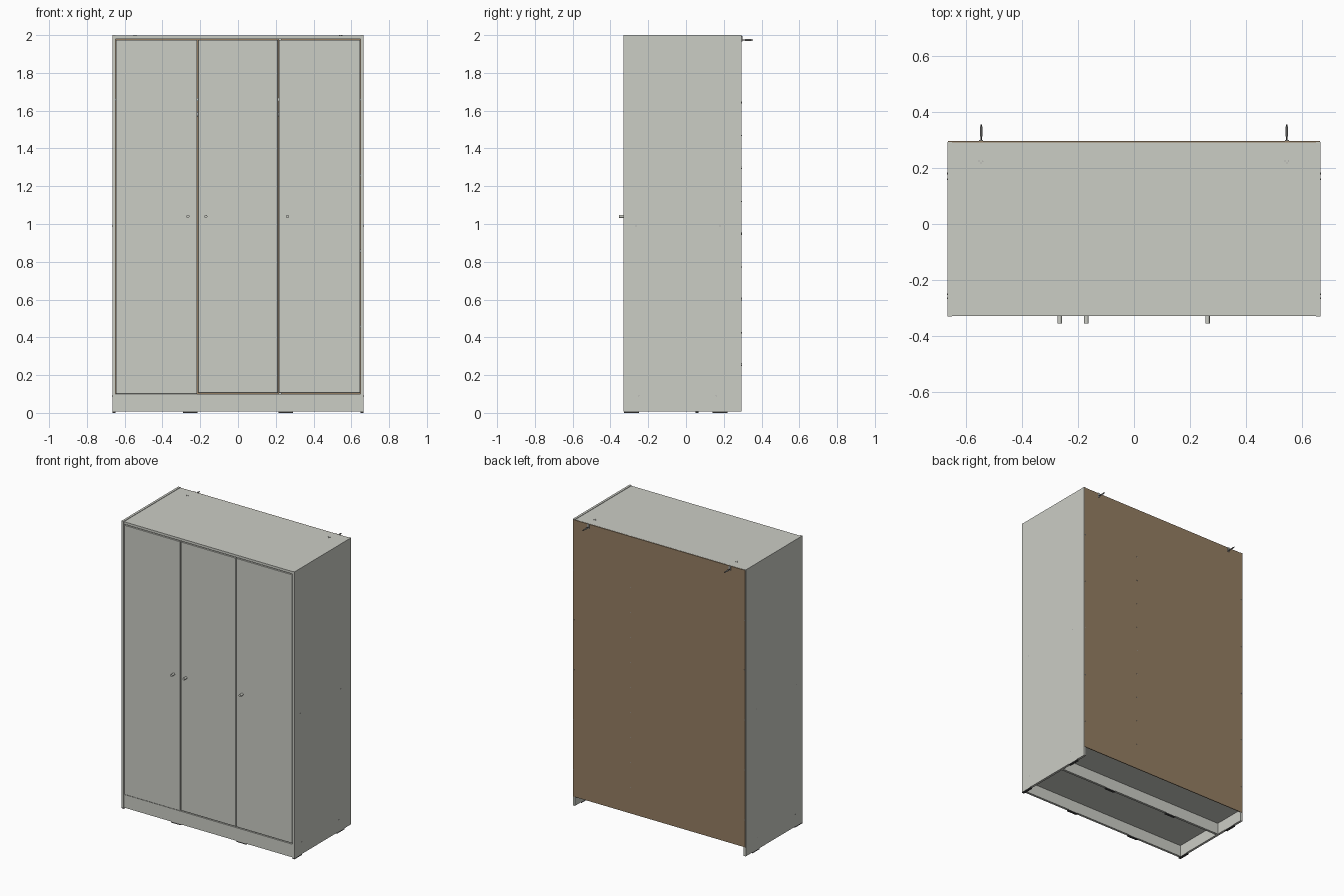
import bpy
import math

default = bpy.data.objects.get("Cube")
if default:
    bpy.data.objects.remove(default, do_unlink=True)


def material(name, rgb):
    m = bpy.data.materials.new(name)
    m.use_nodes = True
    m.diffuse_color = (*rgb, 1)
    m.node_tree.nodes["Principled BSDF"].inputs["Base Color"].default_value = (*rgb, 1)
    return m


PANEL = material("pale grey panel", (0.60, 0.61, 0.56))
BOARD = material("brown fibreboard", (0.30, 0.21, 0.125))
METAL = material("grey metal", (0.35, 0.35, 0.34))
DARK = material("dark plastic", (0.06, 0.06, 0.06))


def box(name, x, y, z, mat, bevel=0):
    """Box given as (low, high) ranges along each axis."""
    bpy.ops.mesh.primitive_cube_add(size=1, location=[sum(r) / 2 for r in (x, y, z)])
    ob = bpy.context.object
    ob.name = name
    ob.scale = [r[1] - r[0] for r in (x, y, z)]
    bpy.ops.object.transform_apply(location=False, rotation=False, scale=True)
    ob.data.materials.append(mat)
    if bevel:
        mod = ob.modifiers.new("edge", "BEVEL")
        mod.width = bevel
    return ob


def rod(name, centre, radius, length, axis, mat, sides=16):
    rot = {"x": (0, math.pi / 2, 0), "y": (math.pi / 2, 0, 0), "z": (0, 0, 0)}[axis]
    bpy.ops.mesh.primitive_cylinder_add(vertices=sides, radius=radius, depth=length,
                                        location=centre, rotation=rot)
    ob = bpy.context.object
    ob.name = name
    ob.data.materials.append(mat)
    bpy.ops.object.shade_smooth_by_angle()
    return ob


W, T = 0.665, 0.016            # half width, board thickness
FRONT, BACK = -0.33, 0.295
INNER = W - T
BASE = 0.007
DIVIDER = 0.222
inside = (-INNER, INNER)

# Carcass
for side, s in (("left", 1), ("right", -1)):
    box(side + "_side_panel", sorted((s * INNER, s * W)), (FRONT, BACK - 0.002), (BASE, 2), PANEL)
box("top_panel", inside, (FRONT + 0.003, BACK - 0.005), (1.98, 1.997), PANEL)
box("bottom_panel", inside, (FRONT + 0.003, BACK - 0.005), (0.086, 0.1), PANEL)
box("front_plinth", inside, (FRONT + 0.006, FRONT + 0.006 + T), (BASE, 0.086), PANEL)
box("rear_plinth", inside, (0.05, 0.05 + T), (BASE, 0.086), PANEL)
box("back_panel", (-W + 0.003, W - 0.003), (BACK - 0.005, BACK), (0.07, 1.996), BOARD)

# Interior fittings
depth = (FRONT + 0.04, BACK - 0.005)
box("divider", (DIVIDER - T / 2, DIVIDER + T / 2), depth, (0.1, 1.98), PANEL)
box("hat_shelf", (-INNER, DIVIDER - T / 2), depth, (1.65, 1.65 + T), PANEL)
rod("hanging_rail", ((DIVIDER - INNER) / 2, 0, 1.58), 0.012, INNER + DIVIDER - T, "x", METAL)
for i in range(4):
    z = 0.45 + i * 0.4
    box("side_shelf", (DIVIDER + T / 2, INNER), depth, (z, z + T), PANEL)

# Doors and knobs
doors = (("right", -0.647, -0.217, -0.265, 0.101),
         ("middle", -0.211, 0.211, -0.17, 0.106),
         ("left", 0.216, 0.646, 0.262, 0.106))
for name, x0, x1, knob_x, z0 in doors:
    box(name + "_door", (x0, x1), (FRONT + 0.003, FRONT + 0.003 + T), (z0, 1.974), PANEL, 0.001)
    rod(name + "_knob", (knob_x, -0.341, 1.04), 0.008, 0.028, "y", PANEL, 20)
    # Hinges behind the door edge opposite its knob
    edge = x0 + 0.03 if knob_x > (x0 + x1) / 2 else x1 - 0.03
    for z in (0.18, 1.04, 1.9):
        rod("hinge_cup", (edge, FRONT + 0.024, z), 0.014, 0.012, "y", METAL)

# Feet glides under the plinths and side panels
for s in (-1, 1):
    for y in (FRONT + 0.006, 0.05):
        box("plinth_glide", sorted((s * 0.215, s * 0.29)), (y, y + T), (0, BASE), DARK)
    for y in (FRONT + 0.002, 0.14):
        box("side_glide", sorted((s * INNER, s * W)), (y, y + 0.08), (0, BASE), DARK)

    # Wall anchor: bracket, screw and collar
    x = s * 0.545
    box("anchor_plate", (x - 0.007, x + 0.007), (BACK, BACK + 0.004), (1.966, 1.996), METAL)
    rod("anchor_screw", (x, BACK + 0.03, 1.974), 0.003, 0.06, "y", DARK, 10)
    rod("anchor_plug", (x, BACK + 0.035, 1.974), 0.0045, 0.035, "y", METAL, 10)
    for dx, dy in ((-0.007, 0.004), (0.006, 0.004), (0, -0.003)):
        rod("anchor_screw_tip", (x + dx, 0.22 + dy, 1.997), 0.002, 0.006, "z", METAL, 8)

    # Side panel fasteners
    for y, z in ((-0.265, 0.99), (0.18, 0.99), (0.16, 0.09), (-0.25, 0.09)):
        rod("side_fastener", (s * W, y, z), 0.003, 0.002, "x", METAL, 8)

    # Nails along the back panel edges
    for i in range(5):
        rod("edge_nail", (s * 0.656, BACK, 0.26 + i * 0.347), 0.003, 0.003, "y", METAL, 8)

# Nails into the divider
for i in range(9):
    rod("divider_nail", (DIVIDER, BACK, 0.25 + i * 0.174), 0.003, 0.003, "y", METAL, 8)
